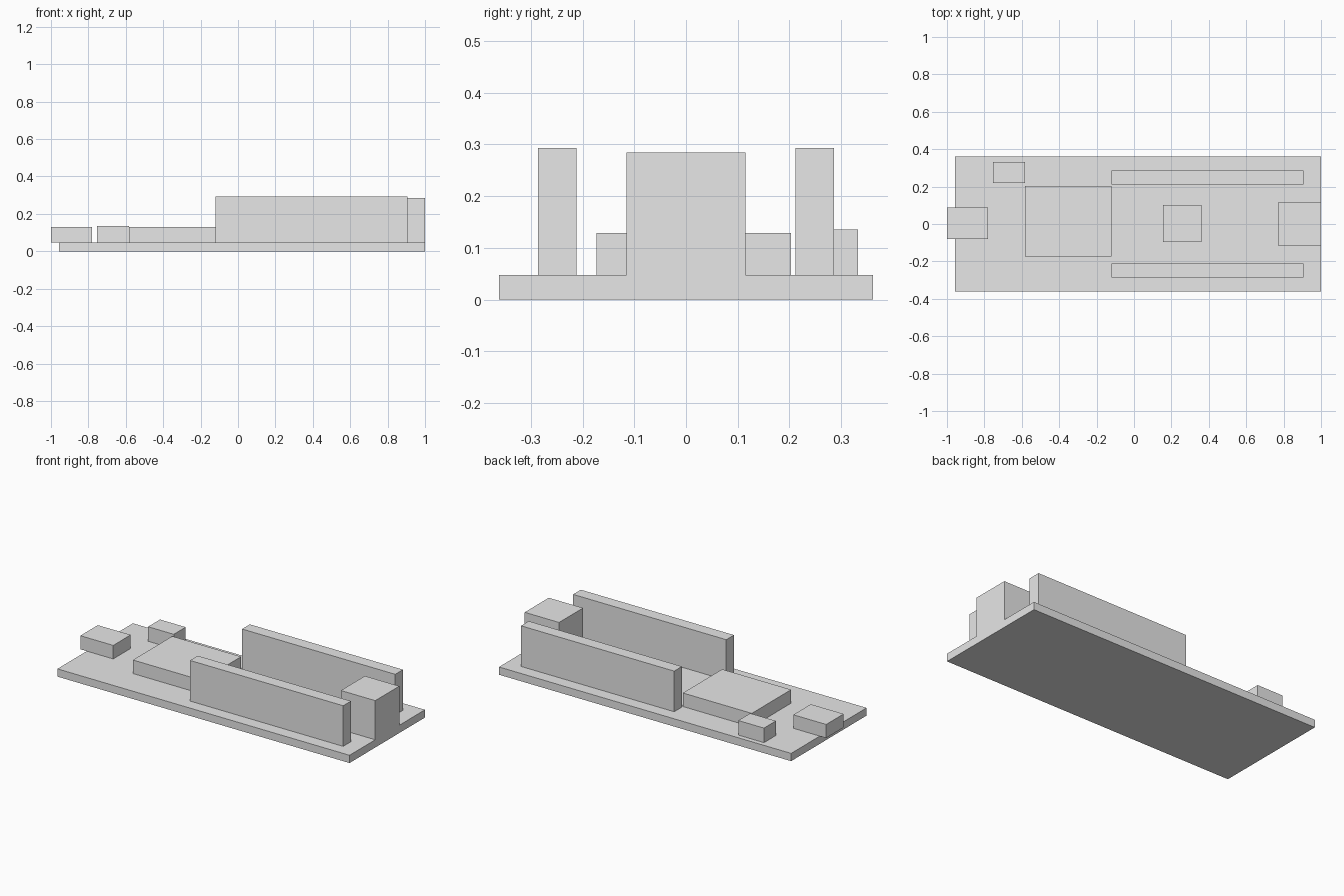
import bpy

cube = bpy.data.objects.get("Cube")
if cube:
    bpy.data.objects.remove(cube, do_unlink=True)

grey = bpy.data.materials.new("light grey")
grey.use_nodes = True
COLOUR = (0.8, 0.8, 0.8, 1)
grey.diffuse_color = COLOUR
grey.node_tree.nodes["Principled BSDF"].inputs["Base Color"].default_value = COLOUR

BOARD_TOP = 0.047


def block(name, x, y, top, bottom=BOARD_TOP):
    """Box spanning the given x and y ranges, standing on the board."""
    spans = (x, y, (bottom, top))
    bpy.ops.mesh.primitive_cube_add(size=1, location=[(a + b) / 2 for a, b in spans])
    part = bpy.context.object
    part.name = name
    part.scale = [b - a for a, b in spans]
    bpy.ops.object.transform_apply(location=False, rotation=False, scale=True)
    part.data.materials.append(grey)
    return part


# Circuit board base
block("board", (-0.957, 1.0), (-0.361, 0.361), BOARD_TOP, 0)

# Components along the centre line
block("cable_port", (-1.0, -0.78), (-0.08, 0.087), 0.129)
block("main_module", (-0.583, -0.121), (-0.173, 0.203), 0.129)
block("small_chip", (0.155, 0.36), (-0.097, 0.102), 0.09)
block("end_connector", (0.77, 1.0), (-0.115, 0.115), 0.284)

# Push button in the back corner
block("button", (-0.755, -0.583), (0.218, 0.332), 0.135)

# Pair of tall pin sockets along the long edges
for side, name in ((1, "back_socket"), (-1, "front_socket")):
    block(name, (-0.121, 0.905), sorted((side * 0.212, side * 0.286)), 0.293)
